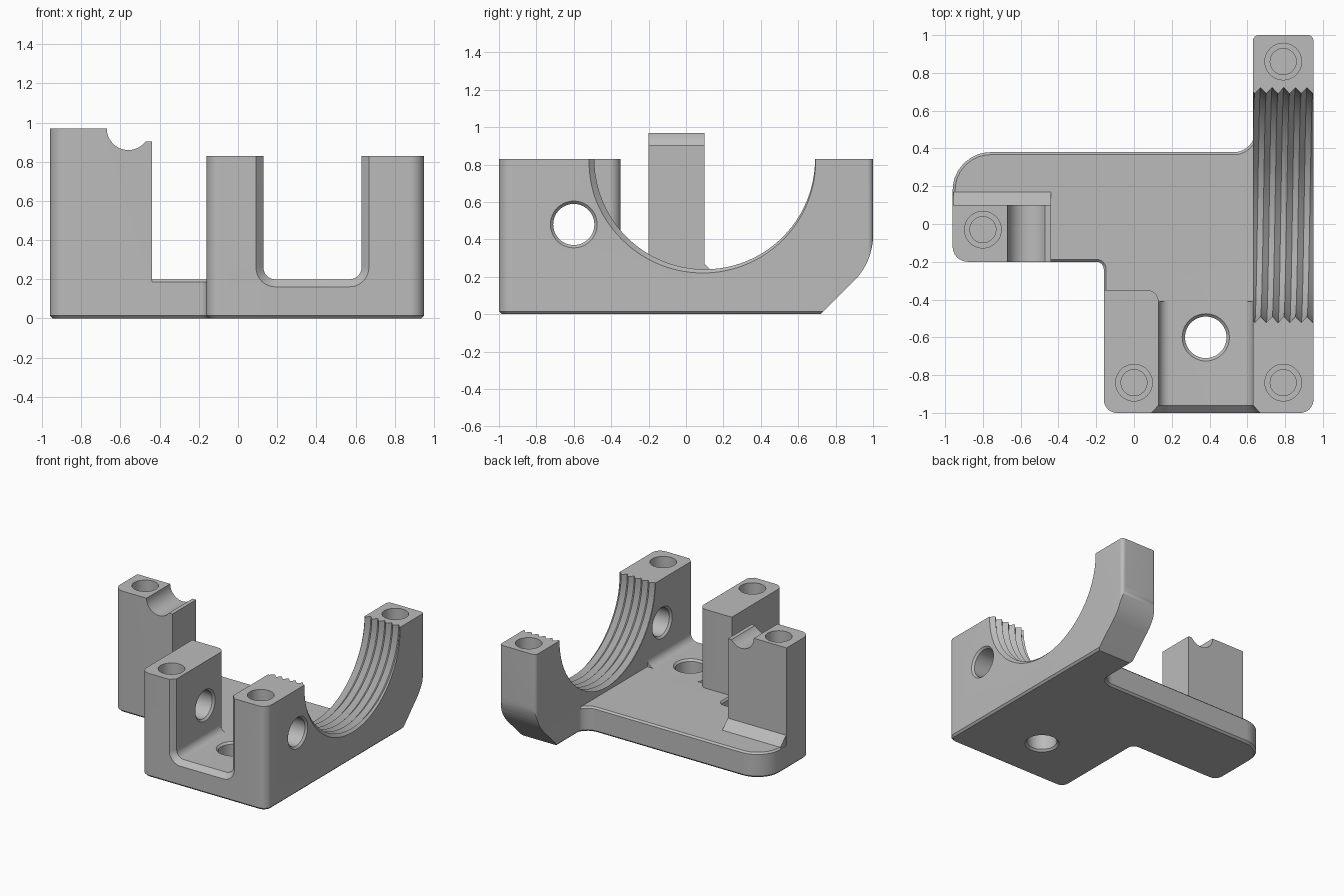
import bpy, bmesh, math
from mathutils import Vector

if "Cube" in bpy.data.objects:
    bpy.data.objects.remove(bpy.data.objects["Cube"], do_unlink=True)

grey = bpy.data.materials.new("plain_grey")
grey.use_nodes = True
grey.diffuse_color = (0.5, 0.5, 0.5, 1)
grey.node_tree.nodes["Principled BSDF"].inputs["Base Color"].default_value = (0.5, 0.5, 0.5, 1)


def rounded(corners, steps=8):
    """Polygon with an optional fillet radius as third value of each corner."""
    out = []
    for i, c in enumerate(corners):
        p = Vector(c[:2])
        r = c[2] if len(c) > 2 else 0
        if not r:
            out.append(p)
            continue
        a = (Vector(corners[i - 1][:2]) - p).normalized()
        b = (Vector(corners[(i + 1) % len(corners)][:2]) - p).normalized()
        half = a.angle(b) / 2
        centre = p + (a + b).normalized() * (r / math.sin(half))
        start = p + a * (r / math.tan(half)) - centre
        end = p + b * (r / math.tan(half)) - centre
        for k in range(steps + 1):
            out.append(centre + start.lerp(end, k / steps).normalized() * r)
    return out


def rect(x0, y0, x1, y1):
    return [Vector(p) for p in ((x0, y0), (x1, y0), (x1, y1), (x0, y1))]


def circle(cx, cy, r, n=48):
    return [Vector((cx + r * math.cos(2 * math.pi * k / n),
                    cy + r * math.sin(2 * math.pi * k / n))) for k in range(n)]


def inset(outline, d):
    """Move a counter-clockwise outline inward by d."""
    out = []
    for i, p in enumerate(outline):
        e = (p - outline[i - 1]).normalized()
        f = (outline[(i + 1) % len(outline)] - p).normalized()
        n, m = Vector((-e.y, e.x)), Vector((-f.y, f.x))
        out.append(p + (n + m) * (d / (1 + n.dot(m))))
    return out


def loft(name, rings):
    """Closed solid through equal-sized rings of points."""
    bm = bmesh.new()
    vs = [[bm.verts.new(p) for p in ring] for ring in rings]
    n = len(vs[0])
    for a, b in zip(vs, vs[1:]):
        for i in range(n):
            j = (i + 1) % n
            bm.faces.new((a[i], a[j], b[j], b[i]))
    caps = [bm.faces.new(vs[0]), bm.faces.new(vs[-1])]
    bmesh.ops.triangulate(bm, faces=caps)
    bmesh.ops.recalc_face_normals(bm, faces=bm.faces)
    mesh = bpy.data.meshes.new(name)
    bm.to_mesh(mesh)
    bm.free()
    mesh.materials.append(grey)
    ob = bpy.data.objects.new(name, mesh)
    bpy.context.collection.objects.link(ob)
    return ob


PLACE = {"x": lambda u, v, w: (w, u, v),
         "y": lambda u, v, w: (u, w, v),
         "z": lambda u, v, w: (u, v, w)}


def prism(name, outline, levels, axis="z"):
    """Extrude along an axis; levels are (position, inset) pairs."""
    return loft(name, [[PLACE[axis](p.x, p.y, w) for p in inset(outline, d)]
                       for w, d in levels])


def combine(ob, other, op):
    mod = ob.modifiers.new(op, "BOOLEAN")
    mod.operation, mod.object, mod.solver = op, other, "EXACT"
    bpy.context.view_layer.update()
    graph = bpy.context.evaluated_depsgraph_get()
    mesh = bpy.data.meshes.new_from_object(ob.evaluated_get(graph))
    ob.modifiers.clear()
    ob.data = mesh
    bpy.data.objects.remove(other, do_unlink=True)


def foot(top):
    return [(0, 0.015), (0.015, 0), (top, 0)]


# Base plate with softened lower and upper rim
bracket = prism("clamp_bracket", rounded([
    (-0.96, -0.2, 0.08), (-0.16, -0.2, 0.04), (-0.16, -1, 0.07), (0.8, -1),
    (0.8, 0.6), (0.64, 0.6), (0.64, 0.38, 0.11), (-0.96, 0.38, 0.2)]),
    foot(0.187) + [(0.2, 0.013)])

# Side wall: rounded upright with a sloped rear underside
wall = prism("side_wall", rounded([
    (0.63, -1), (0.95, -1, 0.07), (0.95, 1, 0.03), (0.63, 1, 0.03)]), foot(0.83))
side = prism("wall_profile", rounded([
    (-1.1, -0.1), (0.62, -0.1), (1, 0.28, 0.34), (1, 1), (-1.1, 1)]),
    [(0.5, 0), (1.1, 0)], "x")
combine(wall, side, "INTERSECT")

# Threaded half bore through the wall
PITCH, ARC = 0.0615, 48
rings = []
for k in range(16):
    r = 0.622 if k % 2 else 0.59
    base = 0.547 + k * PITCH / 2
    ring = [(base, 0.1 - r, 1)]
    for s in range(ARC + 1):
        t = math.pi * (1 + s / ARC)
        ring.append((base + PITCH / 2 * s / ARC, 0.1 + r * math.cos(t), 0.83 + r * math.sin(t)))
    ring.append((base + PITCH / 2, 0.1 + r, 1))
    rings.append(ring)
combine(wall, loft("thread_cutter", rings), "DIFFERENCE")

# Front post and rear post
front_post = prism("front_post", rounded([
    (-0.16, -1, 0.07), (0.13, -1), (0.13, -0.35, 0.06), (-0.16, -0.35)]), foot(0.83))
rear_post = prism("rear_post", rounded([
    (-0.96, -0.2, 0.08), (-0.44, -0.2), (-0.44, 0.1), (-0.96, 0.1)]), foot(0.97))
combine(rear_post, prism("groove", circle(-0.56, 0.97, 0.11), [(-0.3, 0), (0.2, 0)], "y"),
        "DIFFERENCE")
combine(rear_post, prism("step", rect(-0.52, 0.905, -0.4, 1.1), [(-0.3, 0), (0.2, 0)], "y"),
        "DIFFERENCE")

# Sloped foot behind the rear post, and stock for the channel fillets
wedge = prism("rear_post_foot", rounded([
    (0.05, 0.15), (0.17, 0.15), (0.17, 0.2), (0.1, 0.27), (0.05, 0.27)]),
    [(-0.955, 0), (-0.44, 0)], "x")
stock = prism("fillet_stock", rect(0.1, -0.99, 0.66, -0.41), [(0.1, 0), (0.27, 0)])
for part in (wall, front_post, rear_post, wedge, stock):
    combine(bracket, part, "UNION")

# Front channel with rounded floor and flared mouth
channel = prism("channel", rounded([
    (0.13, 0.2, 0.06), (0.63, 0.2, 0.06), (0.63, 1.1), (0.13, 1.1)]),
    [(-1.01, -0.0475), (-0.96, 0), (-0.3, 0)], "y")
combine(bracket, channel, "DIFFERENCE")

# Cross hole through both front walls, and floor hole, with chamfered rims
FLARE = -0.025
cross = prism("cross_hole", circle(-0.6, 0.48, 0.11), [
    (-0.17, FLARE), (-0.145, 0), (0.115, 0), (0.14, FLARE),
    (0.62, FLARE), (0.645, 0), (0.935, 0), (0.96, FLARE)], "x")
combine(bracket, cross, "DIFFERENCE")
floor = prism("floor_hole", circle(0.38, -0.6, 0.11), [
    (-0.01, FLARE), (0.015, 0), (0.185, 0), (0.21, FLARE)])
combine(bracket, floor, "DIFFERENCE")

# Stepped blind screw holes in the post tops
for x, y, top in ((-0.8, -0.03, 0.97), (0, -0.84, 0.83), (0.79, -0.84, 0.83), (0.79, 0.86, 0.83)):
    hole = prism("screw_hole", circle(x, y, 0.097), [
        (top - 0.4, 0.028), (top - 0.3, 0.028), (top - 0.3, 0), (top + 0.05, 0)])
    combine(bracket, hole, "DIFFERENCE")

bpy.ops.object.select_all(action="DESELECT")
bracket.select_set(True)
bpy.context.view_layer.objects.active = bracket
bpy.ops.object.shade_smooth_by_angle(angle=math.radians(30))
